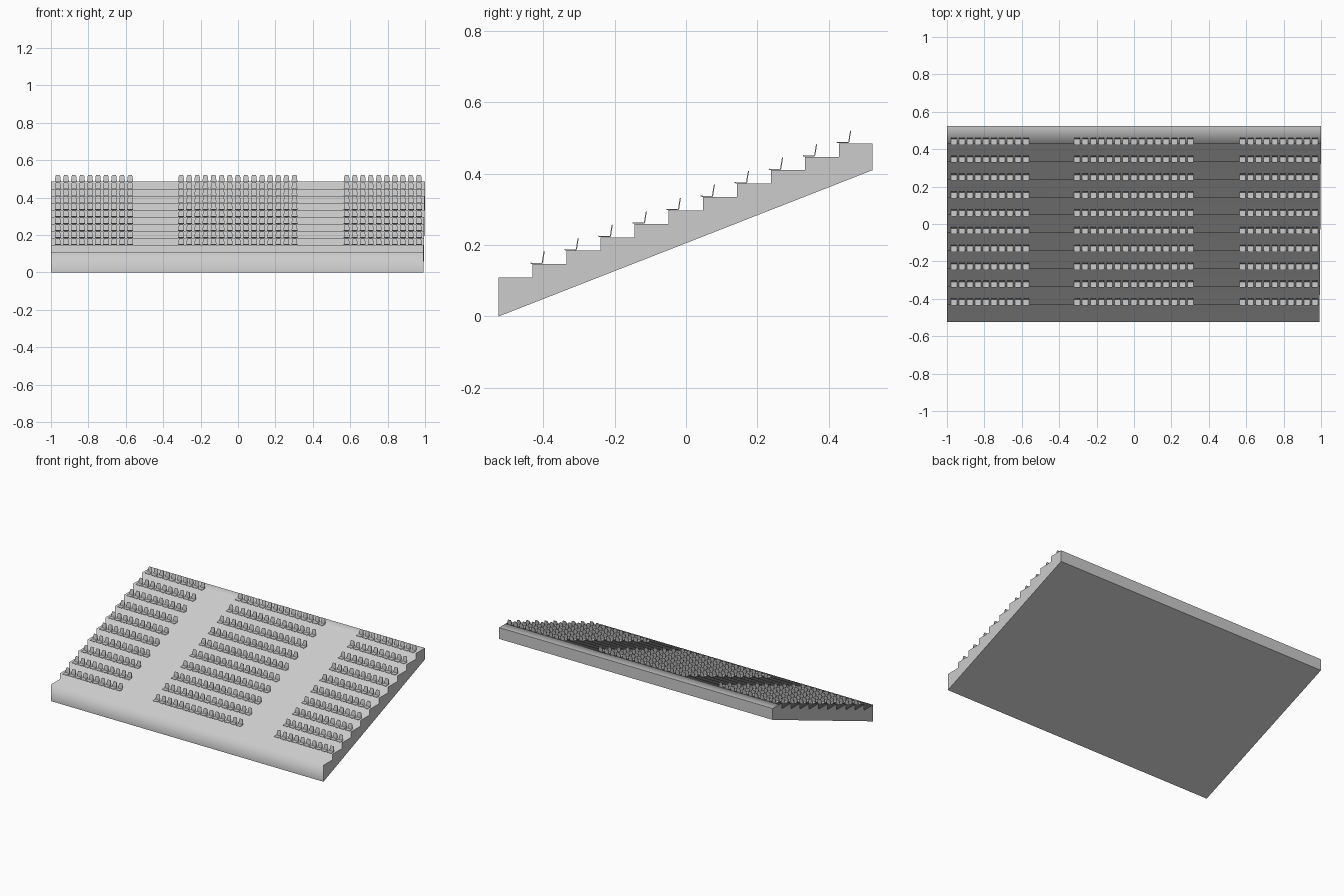
import bpy
import bmesh

cube = bpy.data.objects.get("Cube")
if cube:
    bpy.data.objects.remove(cube, do_unlink=True)

STEPS = 11
RUN, RISE = 0.0954, 0.0376
FRONT, BACK = -0.525, 0.523
FIRST_RISER, FIRST_TOP = -0.43, 0.109
BACK_BOTTOM = 0.41

grey = bpy.data.materials.new("light_grey")
grey.use_nodes = True
COLOUR = (0.6, 0.6, 0.6, 1)
grey.diffuse_color = COLOUR
grey.node_tree.nodes["Principled BSDF"].inputs["Base Color"].default_value = COLOUR


def add_object(name, bm):
    bmesh.ops.recalc_face_normals(bm, faces=bm.faces)
    mesh = bpy.data.meshes.new(name)
    bm.to_mesh(mesh)
    bm.free()
    mesh.materials.append(grey)
    obj = bpy.data.objects.new(name, mesh)
    bpy.context.collection.objects.link(obj)
    return obj


# Stepped slab: side profile bridged between both ends, right end slightly skewed
profile = [(FRONT, 0)]
y = FRONT
for i in range(STEPS):
    z = FIRST_TOP + i * RISE
    next_y = FIRST_RISER + i * RUN if i < STEPS - 1 else BACK
    profile += [(y, z), (next_y, z)]
    y = next_y
profile.append((BACK, BACK_BOTTOM))

bm = bmesh.new()
left = [bm.verts.new((1 - 0.008 * (BACK - y) / (BACK - FRONT), y, z)) for y, z in profile]
right = [bm.verts.new((-1, y, z)) for y, z in profile]
count = len(profile)
for i in range(count):
    j = (i + 1) % count
    side = bm.faces.new((left[i], left[j], right[j], right[i]))
    side.smooth = True
bm.faces.new(left)
bm.faces.new(right)
# Steps shade softly; the outer rim stays crisp
soft = set(range(1, count - 2))
for edge in bm.edges:
    edge.smooth = False
for i in soft:
    bm.edges.get((left[i], right[i])).smooth = True
add_object("stepped_stand", bm)


# Seats: a thin bent sheet, given as half width, depth and height
SHEET = [(0.012, -0.019, 0.003), (0.016, -0.014, 0.002), (0.016, 0.013, 0.002),
         (0.015, 0.015, 0.006), (0.014, 0.017, 0.02), (0.012, 0.019, 0.031),
         (0.009, 0.020, 0.035)]


def seat_block(name, first_x, last_x, columns):
    bm = bmesh.new()
    rows = [[bm.verts.new((s * w, y, z)) for s in (-1, 1)] for w, y, z in SHEET]
    for a, b in zip(rows, rows[1:]):
        bm.faces.new((a[0], a[1], b[1], b[0]))
    obj = add_object(name, bm)
    obj.location = (first_x, FIRST_RISER + 0.013, FIRST_TOP + RISE)
    solid = obj.modifiers.new("thickness", 'SOLIDIFY')
    solid.thickness = 0.003
    solid.offset = 0
    pitch = (last_x - first_x) / (columns - 1)
    for label, number, step in (("columns", columns, (pitch, 0, 0)),
                                ("rows", STEPS - 1, (0, RUN, RISE))):
        array = obj.modifiers.new(label, 'ARRAY')
        array.count = number
        array.use_relative_offset = False
        array.use_constant_offset = True
        array.constant_offset_displace = step


seat_block("right_seats", -0.963, -0.577, 10)
seat_block("centre_seats", -0.304, 0.302, 15)
seat_block("left_seats", 0.581, 0.967, 10)
